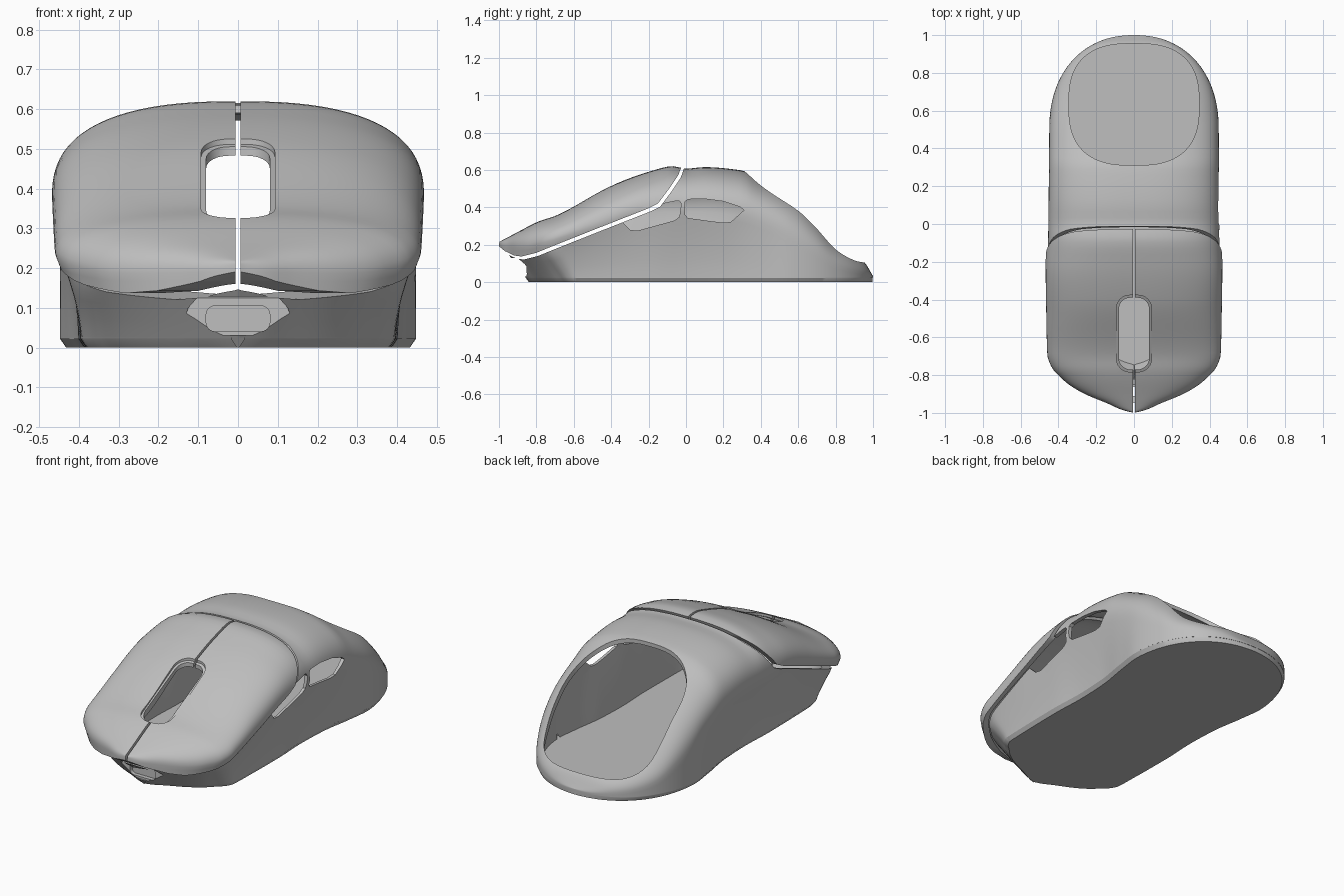
import bpy, bmesh, math

if "Cube" in bpy.data.objects:
    bpy.data.objects.remove(bpy.data.objects["Cube"])

# One grey plastic for every part
plastic = bpy.data.materials.new("grey_plastic")
plastic.use_nodes = True
GREY = (0.52, 0.52, 0.52, 1)
plastic.diffuse_color = GREY
plastic.node_tree.nodes["Principled BSDF"].inputs["Base Color"].default_value = GREY

# Key curves along the length: (y, value)
WIDTH = [(-1, 0), (-.985, .06), (-.95, .14), (-.9, .26), (-.85, .345), (-.81, .39),
         (-.76, .435), (-.69, .459), (-.5, .464), (-.2, .468), (0, .465), (.5, .46)]
SHOULDER = [(-1, .19), (-.9, .187), (-.75, .215), (-.5, .295), (-.2, .385), (.1, .385),
            (.3, .36), (.4, .32), (.5, .27), (.6, .2), (.7, .14), (.8, .08), (.9, .05), (1, .028)]
CREST = [(-1, .215), (-.92, .257), (-.78, .328), (-.7, .355), (-.4, .515), (-.2, .59),
         (-.07, .62), (0, .607), (.1, .615), (.3, .597), (.4, .548), (.5, .5), (.6, .447),
         (.7, .35), (.8, .23), (.9, .15), (.955, .105), (1, .032)]
FOOT = [(-1, .88), (-.2, .88), (0, .87), (.2, .89), (.4, .96), (.55, 1), (1, 1)]


def curve(points, y):
    """Monotone cubic interpolation through the key points."""
    y = min(max(y, points[0][0]), points[-1][0])
    k = next(i for i in range(len(points) - 1) if y <= points[i + 1][0])

    def slope(i):
        return (points[i + 1][1] - points[i][1]) / (points[i + 1][0] - points[i][0])

    def tangent(i):
        if i == 0 or i == len(points) - 1:
            return slope(min(i, len(points) - 2))
        a, b = slope(i - 1), slope(i)
        return 2 * a * b / (a + b) if a * b > 0 else 0

    (y0, v0), (y1, v1) = points[k], points[k + 1]
    h = y1 - y0
    t = (y - y0) / h
    return ((1 + 2 * t) * (1 - t) ** 2 * v0 + t * t * (3 - 2 * t) * v1
            + h * t * (1 - t) * ((1 - t) * tangent(k) - t * tangent(k + 1)))


def half_width(y):
    if y <= .5:
        return curve(WIDTH, y)
    return .46 * max(0, 1 - ((y - .5) / .5) ** 2.2) ** (1 / 2.2)


def loft(name, rings):
    """Closed solid through a list of rings with equal point counts."""
    bm = bmesh.new()
    loops = [[bm.verts.new(p) for p in ring] for ring in rings]
    n = len(loops[0])
    for a, b in zip(loops, loops[1:]):
        for i in range(n):
            j = (i + 1) % n
            bm.faces.new((a[i], a[j], b[j], b[i]))
    bm.faces.new(loops[0])
    bm.faces.new(loops[-1])
    bmesh.ops.recalc_face_normals(bm, faces=bm.faces)
    mesh = bpy.data.meshes.new(name)
    bm.to_mesh(mesh)
    bm.free()
    obj = bpy.data.objects.new(name, mesh)
    bpy.context.collection.objects.link(obj)
    return obj


def hull(name, section, front, rear, lean):
    """Loft half sections (x, z) along y, mirrored; lean tucks the nose back at the base."""
    rings, count = [], 96
    for i in range(count + 1):
        y = -math.cos(math.pi * i / count)
        half = section(y)
        ring = [(x, z) for x, z in half] + [(-x, z) for x, z in reversed(half) if x > 0]
        base_y = y * (front if y < 0 else rear)
        nose = min(max((-.4 - y) / .4, 0), 1)
        rings.append([(x, base_y + lean * nose * (1 - min(max(z, 0) / .15, 1)), z)
                      for x, z in ring])
    return loft(name, rings)


def shell_section(scale, inset, bottom):
    """Flared side wall rising to a shoulder, then a superelliptic crown."""
    def section(y):
        w = max(half_width(y) * scale - inset, .004)
        zs, zt = curve(SHOULDER, y) - inset * .5, curve(CREST, y) - inset
        zt = max(zt, zs + .002)
        foot = w * curve(FOOT, y)
        side = [(foot + (w - foot) * (k / 8) ** 1.5, bottom + (zs - bottom) * k / 8)
                for k in range(8)]
        arc = [(w * math.cos(a) ** .8, zs + (zt - zs) * math.sin(a) ** .8)
               for a in (math.pi / 2 * k / 20 for k in range(20))]
        return side + arc + [(0, zt)]
    return section


def side_prism(profile, x0, x1):
    return loft("cutter", [[(x, y, z) for y, z in profile] for x in (x0, x1)])


def front_prism(profile, y0, y1):
    return loft("cutter", [[(x, y, z) for x, z in profile] for y in (y0, y1)])


def rounded(cx, cy, hx, hy, r):
    """Rounded rectangle outline."""
    pts = []
    for q, (sx, sy) in enumerate([(1, 1), (-1, 1), (-1, -1), (1, -1)]):
        for k in range(9):
            a = math.pi / 2 * (q + k / 8)
            pts.append((cx + sx * (hx - r) + r * math.cos(a), cy + sy * (hy - r) + r * math.sin(a)))
    return pts


def combine(obj, cutter, operation="DIFFERENCE"):
    mod = obj.modifiers.new("cut", "BOOLEAN")
    mod.operation, mod.solver, mod.object = operation, "EXACT", cutter
    bpy.context.view_layer.update()
    graph = bpy.context.evaluated_depsgraph_get()
    mesh = bpy.data.meshes.new_from_object(obj.evaluated_get(graph))
    obj.modifiers.clear()
    obj.data = mesh
    bpy.data.objects.remove(cutter)


# Seam between buttons and body, seen from the side (y, z)
SEAM = [(-1.3, .2), (-1, .192), (-.97, .167), (-.92, .143), (-.88, .137), (-.8, .157),
        (-.72, .19), (-.45, .297), (-.2, .395), (-.15, .42), (-.09, .5), (-.04, .575),
        (-.024, .62), (-.022, .9), (-1.3, .9)]

# Body shell: hollow, open under the buttons
body = hull("body_shell", shell_section(.975, 0, .025), .95, 1, .11)
combine(body, hull("cutter", shell_section(.975, .02, -.05), .84, .975, .11))
combine(body, side_prism([(y + .012, z - .016) for y, z in SEAM], -.8, .8))

# Large opening in the back of the body
opening = []
for k in range(72):
    a = 2 * math.pi * k / 72
    c, s = math.cos(a), math.sin(a)
    opening.append((.345 * math.copysign(abs(c) ** .75, c),
                    .633 + .322 * math.copysign(abs(s) ** .75, s)))
combine(body, loft("cutter", [[(x, y, z) for x, y in opening] for z in (.03, 1)]))

# Side button windows, on one side only
FRONT_WINDOW = [(-.345, .325), (-.3, .28), (-.26, .275), (-.06, .33), (-.035, .35),
                (-.025, .42), (-.035, .435), (-.06, .433), (-.17, .41), (-.33, .345)]
REAR_WINDOW = [(-.005, .36), (.01, .343), (.14, .325), (.2, .318), (.24, .322), (.31, .385),
               (.29, .402), (.2, .432), (.1, .445), (.01, .443), (-.005, .43)]
for window in (FRONT_WINDOW, REAR_WINDOW):
    combine(body, side_prism(window, .25, .7))

# Cable port: shallow tapered recess with a rounded pocket
combine(body, front_prism([(-.15, .03), (.15, .03), (.125, .1), (.1, .128),
                           (-.1, .128), (-.125, .1)], -1.2, -.853))
combine(body, front_prism(rounded(0, .073, .08, .032, .022), -1.2, -.83))


# Base plate with a chamfered lower edge
def plate_section(y):
    w = max(half_width(y) * .975, .02) * curve(FOOT, y)
    return [(max(w - .015, .003), 0), (w, .022), (w, .025)]


base = hull("base_plate", plate_section, .95, .998, .11)

# Main buttons: two thin shells split along the middle, sharing the wheel slot
buttons = []
for side, name in ((1, "left_button"), (-1, "right_button")):
    button = hull(name, shell_section(1, 0, .025), 1, 1, 0)
    combine(button, hull("cutter", shell_section(1, .03, -.05), .965, 1, 0))
    combine(button, side_prism(SEAM, side * .006, side * .8), "INTERSECT")
    slot = rounded(0, -.58, .08, .19, .06)
    combine(button, loft("cutter", [[(x, y, z) for x, y in slot] for z in (.05, 1)]))
    rim = rounded(0, -.58, .093, .203, .07)
    combine(button, loft("cutter", [[(x, y, curve(CREST, y) - .014) for x, y in rim],
                                    [(x, y, 1) for x, y in rim]]))
    buttons.append(button)

# Material and smooth shading with sharp edges kept
bpy.ops.object.select_all(action="DESELECT")
for obj in [body, base] + buttons:
    obj.data.materials.clear()
    obj.data.materials.append(plastic)
    for face in obj.data.polygons:
        face.material_index = 0
    obj.select_set(True)
bpy.context.view_layer.objects.active = body
bpy.ops.object.shade_smooth_by_angle(angle=math.radians(32))
